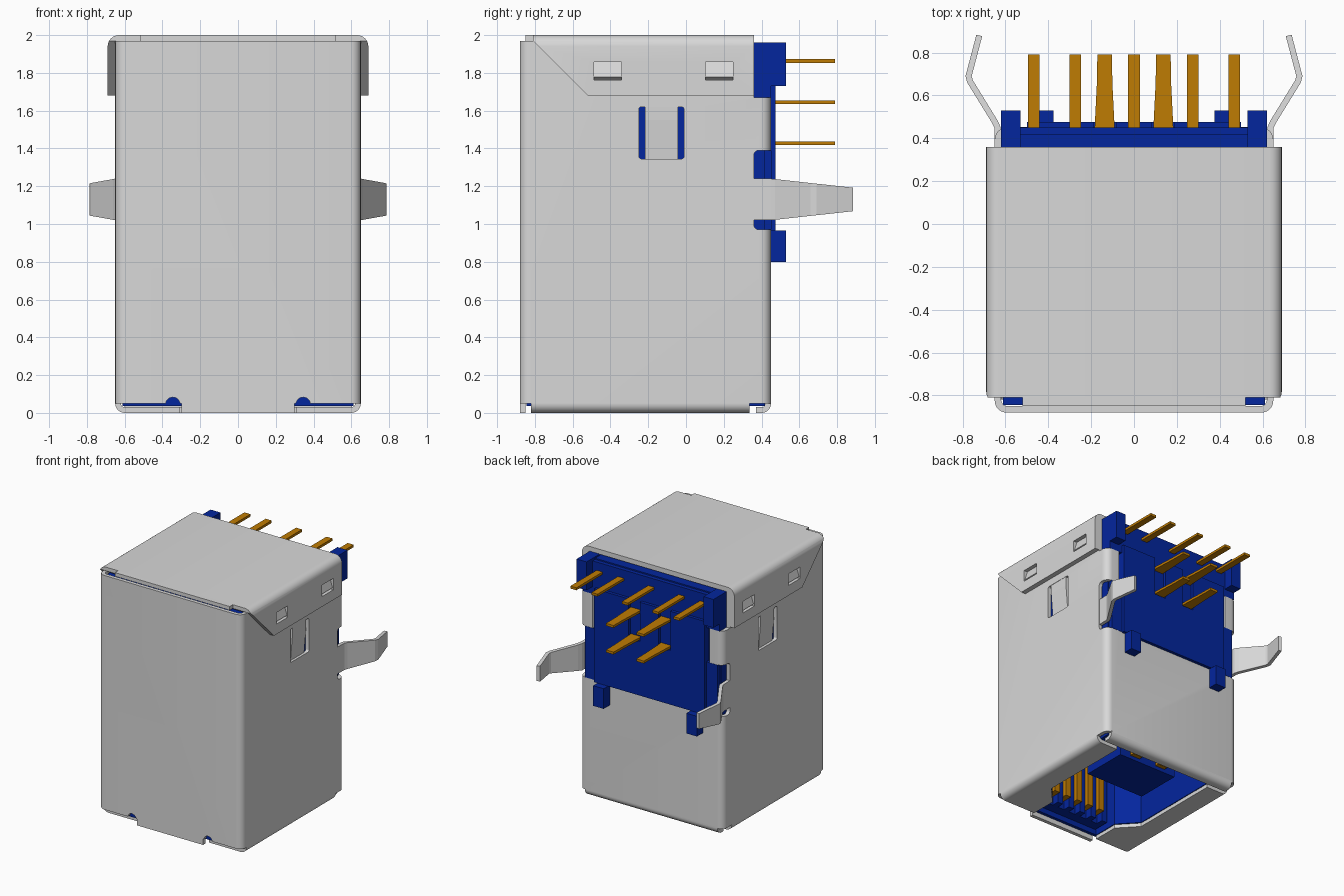
import bpy, bmesh, math
from mathutils import Vector

cube = bpy.data.objects.get("Cube")
if cube:
    bpy.data.objects.remove(cube, do_unlink=True)


def material(name, color):
    m = bpy.data.materials.new(name)
    m.use_nodes = True
    m.diffuse_color = (*color, 1)
    m.node_tree.nodes["Principled BSDF"].inputs["Base Color"].default_value = (*color, 1)
    return m


STEEL = material("steel grey", (0.69, 0.69, 0.69))
BLUE = material("insulator blue", (0.001, 0.019, 0.34))
GOLD = material("contact gold", (0.52, 0.2, 0.001))


def prism(name, pts, axis, lo, hi, mat=STEEL):
    """Extrude a 2D outline along an axis; lo and hi may be functions of the point."""
    place = {"x": lambda a, b, t: (t, a, b),
             "y": lambda a, b, t: (a, t, b),
             "z": lambda a, b, t: (a, b, t)}[axis]
    bm = bmesh.new()
    rings = []
    for end in (lo, hi):
        rings.append([bm.verts.new(place(a, b, end(a, b) if callable(end) else end))
                      for a, b in pts])
    n = len(pts)
    for ring in rings:
        bm.faces.new(ring)
    for i in range(n):
        j = (i + 1) % n
        bm.faces.new((rings[0][i], rings[0][j], rings[1][j], rings[1][i]))
    bmesh.ops.recalc_face_normals(bm, faces=bm.faces)
    mesh = bpy.data.meshes.new(name)
    bm.to_mesh(mesh)
    bm.free()
    mesh.materials.append(mat)
    ob = bpy.data.objects.new(name, mesh)
    bpy.context.collection.objects.link(ob)
    return ob


def box(name, x, y, z, mat=STEEL):
    pts = [(x[0], y[0]), (x[1], y[0]), (x[1], y[1]), (x[0], y[1])]
    return prism(name, pts, "z", z[0], z[1], mat)


def arc(cx, cy, r, a0, a1, n=6):
    angles = [math.radians(a0 + (a1 - a0) * i / n) for i in range(n + 1)]
    return [(cx + r * math.cos(a), cy + r * math.sin(a)) for a in angles]


def rounded(x0, x1, y0, y1, r):
    return (arc(x1 - r, y1 - r, r, 0, 90) + arc(x0 + r, y1 - r, r, 90, 180)
            + arc(x0 + r, y0 + r, r, 180, 270) + arc(x1 - r, y0 + r, r, 270, 360))


def ribbon(path, thick):
    """Outline of a bent sheet that follows a centre line."""
    p = [Vector(q) for q in path]
    left, right = [], []
    for i, q in enumerate(p):
        d0 = (q - p[i - 1]).normalized() if i else (p[1] - q).normalized()
        d1 = (p[i + 1] - q).normalized() if i < len(p) - 1 else d0
        d = (d0 + d1).normalized()
        off = Vector((-d.y, d.x)) * (thick / 2 / max(d.dot(d0), 0.5))
        left.append(tuple(q + off))
        right.append(tuple(q - off))
    return left + right[::-1]


def flip(pts, s):
    return [(a * s, b) for a, b in pts]


def cut(ob, cutters):
    for c in cutters:
        mod = ob.modifiers.new("cut", "BOOLEAN")
        mod.object, mod.operation, mod.solver = c, "DIFFERENCE", "EXACT"
    bpy.context.view_layer.update()
    mesh = bpy.data.meshes.new_from_object(
        ob.evaluated_get(bpy.context.evaluated_depsgraph_get()))
    ob.modifiers.clear()
    ob.data = mesh
    for c in cutters:
        bpy.data.objects.remove(c, do_unlink=True)
    return ob


def smooth(ob):
    bpy.ops.object.select_all(action="DESELECT")
    ob.select_set(True)
    bpy.context.view_layer.objects.active = ob
    bpy.ops.object.shade_smooth_by_angle(angle=math.radians(35))


SIDES = (1, -1)


def span(s, a, b):
    return sorted((s * a, s * b))


# Shell tube with its cut-outs
shell = prism("shell", rounded(-0.65, 0.65, -0.88, 0.45, 0.055), "z", 0, 1.968)
holes = [prism("c", rounded(-0.62, 0.62, -0.85, 0.42, 0.03), "z", -1, 3),
         box("c", (-1, 1), (-0.82, 1), (-1, 0.05)),
         box("c", (-0.53, 0.53), (0.3, 1), (0.97, 3)),
         box("c", (-1, 1), (0.36, 1), (1.67, 3))]
for s in SIDES:
    holes += [box("c", span(s, 0.3, 1), (-1, -0.8), (-1, 0.05)),
              prism("c", arc(0.345 * s, 0.045, 0.038, 0, 345, 23), "y", -1, -0.8),
              prism("c", rounded(0.36, 1, 0.97, 1.39, 0.025), "x", *span(s, 0.5, 1)),
              prism("c", rounded(-0.25, -0.01, 1.345, 1.62, 0.015), "x", *span(s, 0.5, 0.8))]
smooth(cut(shell, holes))

# Folded lips around the keyed mating opening
key = [(0.45, 0.335), (0.45, -0.45), (0.31, -0.6), (0.31, -0.82)]
fold = [(0.635, 0.06)] + arc(0.6, 0.05, 0.035, 0, -90) + [(0.59, 0.015)]
for s, side in zip(SIDES, ("left", "right")):
    smooth(prism(side + "_lip_fold", flip(ribbon(fold, 0.03), s), "y", -0.82, 0.335))
    prism(side + "_lip", flip(key + [(0.59, -0.82), (0.59, 0.335)], s), "z", 0, 0.03)
back_lip = [(0.435, 0.06)] + arc(0.4, 0.05, 0.035, 0, -90) + [(0.37, 0.015)]
smooth(prism("back_lip", ribbon(back_lip, 0.03), "x", -0.6, 0.6))

# Folded cap with slanted flaps and latch windows
path = ([(0.67, 1.68)] + arc(0.63, 1.94, 0.04, 0, 90)
        + arc(-0.63, 1.94, 0.04, 90, 180) + [(-0.67, 1.68)])
cap = prism("cap", ribbon(path, 0.04), "y", -0.81, 0.36)
slant = [(-1, 1.97), (-0.81, 1.97), (-0.52, 1.68), (-0.52, 1.5), (-1, 1.5)]
windows = [prism("c", slant, "x", -1, 1)]
for s in SIDES:
    for y in (-0.415, 0.175):
        windows.append(box("c", span(s, 0.652, 0.8), (y - 0.073, y + 0.073), (1.763, 1.857)))
smooth(cut(cap, windows))
box("cap_front_tab", (-0.52, 0.52), (-0.85, -0.81), (1.97, 2.0))

leg_path = [(0.635, 0.35), (0.637, 0.45), (0.65, 0.478), (0.765, 0.665),
            (0.772, 0.69), (0.722, 0.88)]
for s, side in zip(SIDES, ("left", "right")):
    # Latch ramps inside the cap windows
    for y, end in ((-0.415, "front"), (0.175, "back")):
        ramp = flip([(0.645, 1.763), (0.655, 1.763), (0.683, 1.778),
                     (0.657, 1.857), (0.645, 1.857)], s)
        prism(f"{side}_{end}_latch", ramp, "y", y - 0.073, y + 0.073)
    # Spring tongue in the side wall
    spring = flip(ribbon([(0.635, 1.625), (0.633, 1.55), (0.615, 1.335)], 0.025), s)
    prism(side + "_spring", spring, "y", -0.218, -0.042)
    # Tapered board-retention leg
    prism(side + "_retention_leg", flip(ribbon(leg_path, 0.028), s), "z",
          lambda a, b: 1.02 + max(b - 0.45, 0) * 0.11,
          lambda a, b: 1.24 - max(b - 0.45, 0) * 0.11)

# Insulator body with keyed socket cavity
body = box("insulator_body", (-0.612, 0.612), (-0.845, 0.418), (0.036, 1.95), BLUE)
half = [(0.45, 0.36)] + key[1:]
cut(body, [prism("c", half + flip(half, -1)[::-1], "z", -1, 0.95, BLUE)])
panel = box("back_panel", (-0.5, 0.5), (0.41, 0.475), (0.965, 1.73), BLUE)
cut(panel, [box("c", span(s, 0.085, 0.19), (0.45, 1), (1.41, 2), BLUE) for s in SIDES])
box("upper_back_panel", (-0.53, 0.53), (0.41, 0.45), (1.72, 1.94), BLUE)
for s, side in zip(SIDES, ("left", "right")):
    box(side + "_upper_standoff", span(s, 0.53, 0.62), (0.355, 0.53), (1.73, 1.962), BLUE)
    box(side + "_standoff_base", span(s, 0.48, 0.62), (0.355, 0.45), (1.67, 1.74), BLUE)
    box(side + "_lower_standoff", span(s, 0.375, 0.47), (0.4, 0.53), (0.8, 0.965), BLUE)
    box(side + "_panel_rib", span(s, 0.5, 0.6), (0.41, 0.452), (0.97, 1.39), BLUE)

# Main tongue and its contacts
box("main_tongue", (-0.27, 0.27), (-0.23, 0.16), (0.1, 0.96), BLUE)
for s, side in zip(SIDES, ("left", "right")):
    for y, face in ((-0.235, "front"), (0.175, "back")):
        box(f"{side}_{face}_contact", span(s, 0.08, 0.17), (y - 0.02, y + 0.02),
            (0.13, 0.96), GOLD)

# Slotted front tongue with five contacts
tongue = box("front_tongue", (-0.3, 0.3), (-0.83, -0.68), (0.08, 0.96), BLUE)
columns = [i * 0.11 for i in range(-2, 3)]
cut(tongue, [box("c", (x - 0.03, x + 0.03), (-0.74, -0.4), (-1, 0.9), BLUE) for x in columns])
for i, x in enumerate(columns):
    box(f"front_contact_{i + 1}", (x - 0.025, x + 0.025), (-0.74, -0.65), (0.15, 0.95), GOLD)

# Solder pins: straight top row, two tapered lower rows
for i, x in enumerate((-0.468, -0.275, 0, 0.275, 0.468)):
    box(f"top_pin_{i + 1}", (x - 0.027, x + 0.027), (0.44, 0.79), (1.853, 1.873), GOLD)
for row, z in (("middle", 1.645), ("lower", 1.427)):
    for s, side in zip(SIDES, ("left", "right")):
        x = 0.137 * s
        outline = [(x - 0.047, 0.44), (x + 0.047, 0.44), (x + 0.036, 0.66), (x + 0.034, 0.79),
                   (x - 0.034, 0.79), (x - 0.036, 0.66)]
        prism(f"{row}_{side}_pin", outline, "z", z - 0.01, z + 0.01, GOLD)
